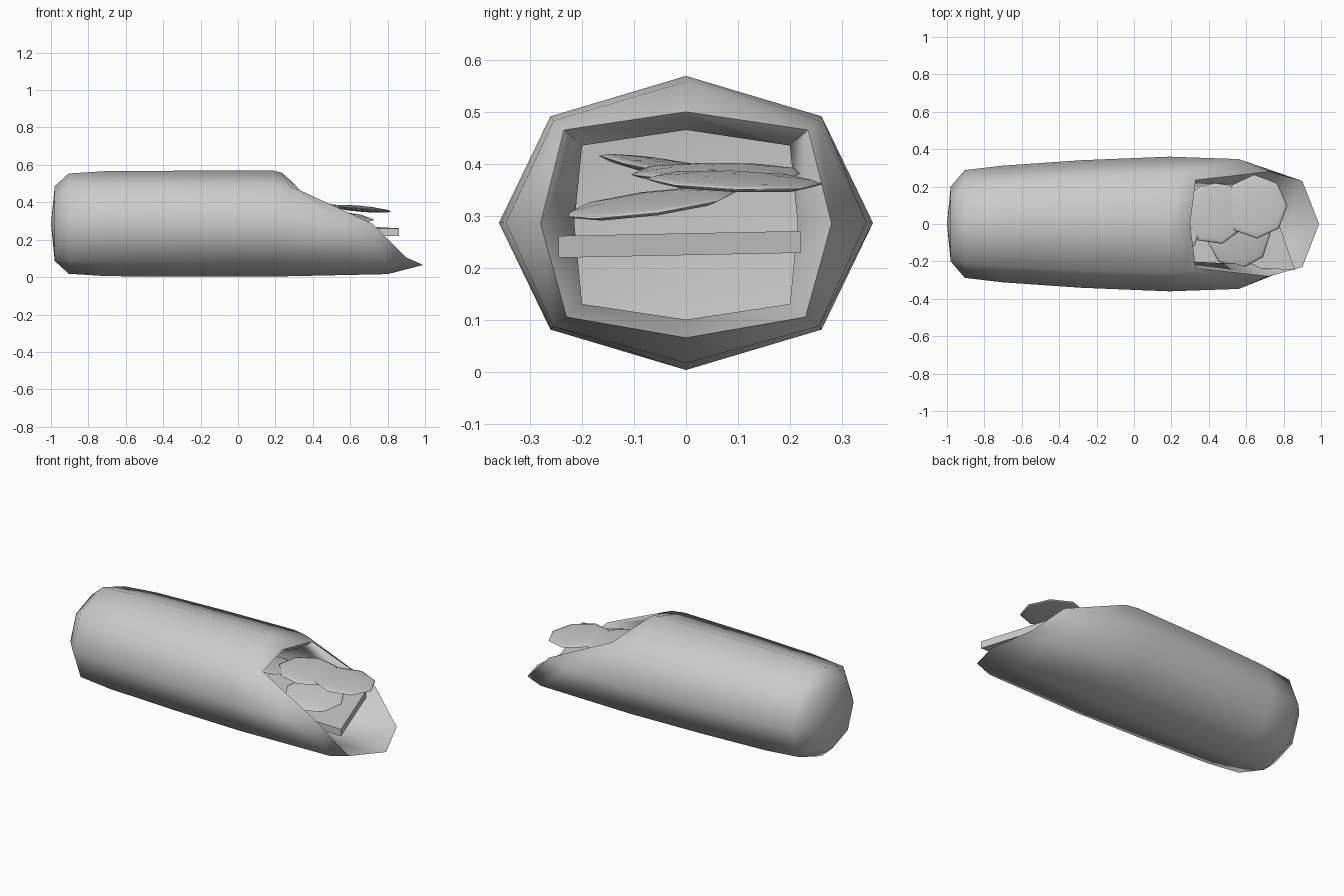
import bpy, bmesh, math

if "Cube" in bpy.data.objects:
    bpy.data.objects.remove(bpy.data.objects["Cube"])

ZC = 0.286   # height of the bag's axis
D = 0.725    # diagonal corners of the octagonal section


def ring(x, ry, rz):
    """Regular octagonal section across the bag."""
    h = [(x, 0, ZC + rz), (x, D * ry, ZC + D * rz), (x, ry, ZC),
         (x, D * ry, ZC - D * rz), (x, 0, ZC - rz)]
    return mirror(h)


def mirror(half):
    """Top-to-bottom half section mirrored to a full loop."""
    return half + [(x, -y, z) for x, y, z in half[3:0:-1]]


def finish(bm, name, angle):
    bmesh.ops.recalc_face_normals(bm, faces=bm.faces[:])
    me = bpy.data.meshes.new(name)
    bm.to_mesh(me)
    bm.free()
    ob = bpy.data.objects.new(name, me)
    bpy.context.collection.objects.link(ob)
    bpy.ops.object.select_all(action='DESELECT')
    bpy.context.view_layer.objects.active = ob
    ob.select_set(True)
    bpy.ops.object.shade_smooth_by_angle(angle=math.radians(angle))
    return ob


# Bag: closed end, body, slanted mouth, rolled lip, inner lining
loops = [
    ring(-0.98, 0.20, 0.20),
    ring(-0.905, 0.288, 0.268),
    ring(-0.70, 0.312, 0.281),
    ring(-0.28, 0.341, 0.283),
    ring(0.19, 0.36, 0.283),
    mirror([(0.235, 0, 0.558), (0.275, 0.255, 0.483), (0.56, 0.347, 0.287),
            (0.79, 0.256, 0.087), (0.80, 0, 0.016)]),
    mirror([(0.30, 0, 0.50), (0.33, 0.235, 0.465), (0.72, 0.28, 0.285),
            (0.90, 0.23, 0.105), (0.99, 0, 0.065)]),
    mirror([(0.26, 0, 0.465), (0.29, 0.20, 0.435), (0.60, 0.215, 0.285),
            (0.78, 0.20, 0.13), (0.82, 0, 0.10)]),
    ring(0.10, 0.29, 0.235),
    ring(-0.62, 0.275, 0.25),
]
bm = bmesh.new()
rows = [[bm.verts.new(p) for p in loop] for loop in loops]
for a, b in zip(rows, rows[1:]):
    for i in range(8):
        j = (i + 1) % 8
        bm.faces.new((a[i], a[j], b[j], b[i]))
for row, x in ((rows[0], -1.0), (rows[-1], -0.66)):
    tip = bm.verts.new((x, 0, ZC))
    for i in range(8):
        bm.faces.new((row[i], row[(i + 1) % 8], tip))
finish(bm, "bag", 75)

# Flat bar lying in the mouth
bm = bmesh.new()
quad = [(0.86, -0.245), (0.70, 0.22), (0.12, 0.20), (0.20, -0.22)]
low = [bm.verts.new((x, y, 0.224 + 0.02 * y)) for x, y in quad]
face = bm.faces.new(low)
top = bmesh.ops.extrude_face_region(bm, geom=[face])["geom"]
bmesh.ops.translate(bm, vec=(0, 0, 0.042),
                    verts=[v for v in top if isinstance(v, bmesh.types.BMVert)])
finish(bm, "flat_bar", 30)

# Lens-shaped eight-sided discs: centre, tilt about x, y and z
discs = [
    ((0.65, 0.093, 0.366), (-0.03, 0.09, 0.04)),
    ((0.43, 0.06, 0.382), (0.02, 0.08, 0.25)),
    ((0.56, -0.07, 0.323), (0.14, 0.10, 0.10)),
    ((0.20, 0.0, 0.385), (-0.18, 0.05, 0.0)),
]
for n, (loc, rot) in enumerate(discs, 1):
    bm = bmesh.new()
    bmesh.ops.create_uvsphere(bm, u_segments=8, v_segments=6, radius=1.0)
    ob = finish(bm, f"disc_{n}", 75)
    ob.location, ob.rotation_euler = loc, rot
    ob.scale = (0.171, 0.171, 0.015)
